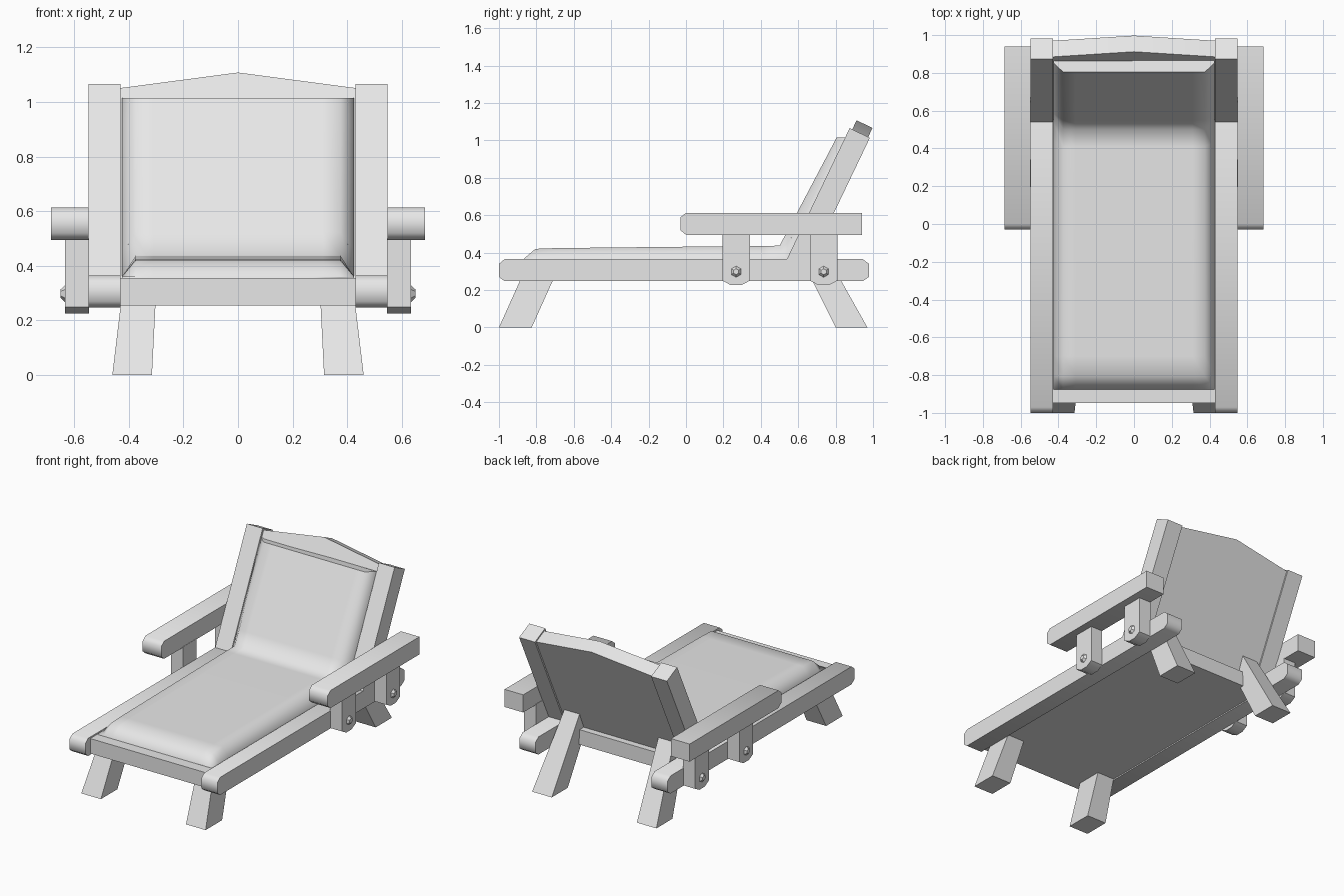
import bpy, bmesh, math
from mathutils import Matrix

cube = bpy.data.objects.get("Cube")
if cube:
    bpy.data.objects.remove(cube, do_unlink=True)

grey = bpy.data.materials.new("plain_grey")
grey.use_nodes = True
colour = (0.8, 0.8, 0.8, 1)
grey.diffuse_color = colour
grey.node_tree.nodes["Principled BSDF"].inputs["Base Color"].default_value = colour


def finish(name, bm, mirror, angle=60):
    """Turn a bmesh into a named object, optionally mirrored across x."""
    bmesh.ops.recalc_face_normals(bm, faces=bm.faces)
    mesh = bpy.data.meshes.new(name)
    bm.to_mesh(mesh)
    bm.free()
    mesh.materials.append(grey)
    obj = bpy.data.objects.new(name, mesh)
    bpy.context.collection.objects.link(obj)
    bpy.ops.object.select_all(action='DESELECT')
    obj.select_set(True)
    bpy.context.view_layer.objects.active = obj
    bpy.ops.object.shade_smooth_by_angle(angle=math.radians(angle))
    if mirror:
        obj.modifiers.new("Mirror", 'MIRROR')
    return obj


def loft(bm, rings):
    """Skin closed rings of points and cap both ends."""
    rows = [[bm.verts.new(p) for p in ring] for ring in rings]
    n = len(rows[0])
    for a, b in zip(rows, rows[1:]):
        for i in range(n):
            j = (i + 1) % n
            bm.faces.new((a[i], a[j], b[j], b[i]))
    bm.faces.new(rows[0])
    bm.faces.new(rows[-1])


def prism(name, profile, inner, outer, mirror=True):
    """Extrude a (y, z) profile in x; limits are functions of height."""
    bm = bmesh.new()
    loft(bm, [[(f(z), y, z) for y, z in profile] for f in (inner, outer)])
    return finish(name, bm, mirror)


def at(value):
    return lambda z: value


def slant(u, n):
    """Point on the reclined back: u along it, n behind its front plane."""
    return 0.537 + 0.432 * u + 0.902 * n, 0.36 + 0.902 * u - 0.432 * n


# Side rails with eased ends
prism("side_rail",
      [(-1, 0.27), (-0.97, 0.247), (0.945, 0.247), (0.978, 0.27),
       (0.978, 0.34), (0.945, 0.365), (-0.97, 0.365), (-1, 0.34)],
      at(0.43), at(0.547))

# Seat board between the rails
prism("seat_board", [(-0.948, 0.255), (0.7, 0.255), (0.7, 0.355), (-0.948, 0.355)],
      at(-0.43), at(0.43), mirror=False)


# Splayed legs
def leg_inner(z):
    return 0.315 - 0.05 * z


def leg_outer(z):
    return 0.46 - 0.12 * z


prism("front_leg", [(-1, 0), (-0.825, 0), (-0.69, 0.3), (-0.865, 0.3)],
      leg_inner, leg_outer)
prism("back_leg", [(0.8, 0), (0.97, 0), (0.70, 0.48), (0.56, 0.48)],
      leg_inner, leg_outer)

# Reclined back posts
prism("back_post", [slant(u, n) for u, n in
                    ((-0.03, 0), (0.782, 0), (0.782, 0.12), (-0.03, 0.12))],
      at(0.43), at(0.547))

# Back board with a gabled top
bm = bmesh.new()
outline = [(-0.43, -0.03), (0.43, -0.03), (0.43, 0.773), (0, 0.836), (-0.43, 0.773)]
loft(bm, [[(x, *slant(u, n)) for x, u in outline] for n in (0.0155, 0.11)])
finish("back_board", bm, mirror=False)

# Armrests and their supports
prism("armrest", [(-0.03, 0.52), (0, 0.495), (0.94, 0.495), (0.94, 0.613),
                  (0, 0.613), (-0.03, 0.588)], at(0.547), at(0.685))
for label, y in (("front", 0.268), ("rear", 0.736)):
    prism(label + "_arm_support",
          [(y - 0.073, 0.25), (y - 0.028, 0.226), (y + 0.028, 0.226),
           (y + 0.073, 0.25), (y + 0.073, 0.5), (y - 0.073, 0.5)],
          at(0.545), at(0.634))
    # Tapered hexagonal bolt head
    bm = bmesh.new()
    place = (Matrix.Translation((0.641, y, 0.298))
             @ Matrix.Rotation(math.radians(90), 4, 'Y')
             @ Matrix.Rotation(math.radians(30), 4, 'Z'))
    bmesh.ops.create_cone(bm, cap_ends=True, segments=6, radius1=0.031,
                          radius2=0.016, depth=0.016, matrix=place)
    finish(label + "_bolt", bm, mirror=True, angle=20)

# Padded cushion: (base y, z), (top y, z), (sunk edge y, z) along the bed
stations = [
    ((-0.875, 0.36), (-0.875, 0.36), (-0.875, 0.33)),
    ((-0.805, 0.36), (-0.805, 0.42), (-0.805, 0.33)),
    ((-0.7, 0.36), (-0.7, 0.424), (-0.7, 0.33)),
    ((0.43, 0.36), (0.41, 0.436), (0.43, 0.33)),
    ((0.537, 0.36), (0.5, 0.437), (0.56, 0.33)),
    ((0.585, 0.46), (0.547, 0.525), (0.615, 0.445)),
    ((0.805, 0.919), (0.758, 0.925), (0.835, 0.905)),
    ((0.851, 1.015), (0.805, 1.015), (0.885, 1.0)),
]
bm = bmesh.new()
rings = []
for base, top, sunk in stations:
    half = [(0.425, *sunk), (0.425, *base), (0.375, *top), (0.31, *top)]
    rings.append(half + [(-x, y, z) for x, y, z in reversed(half)])
loft(bm, rings)
bmesh.ops.remove_doubles(bm, verts=bm.verts, dist=0.0001)
finish("cushion", bm, mirror=False, angle=70)
